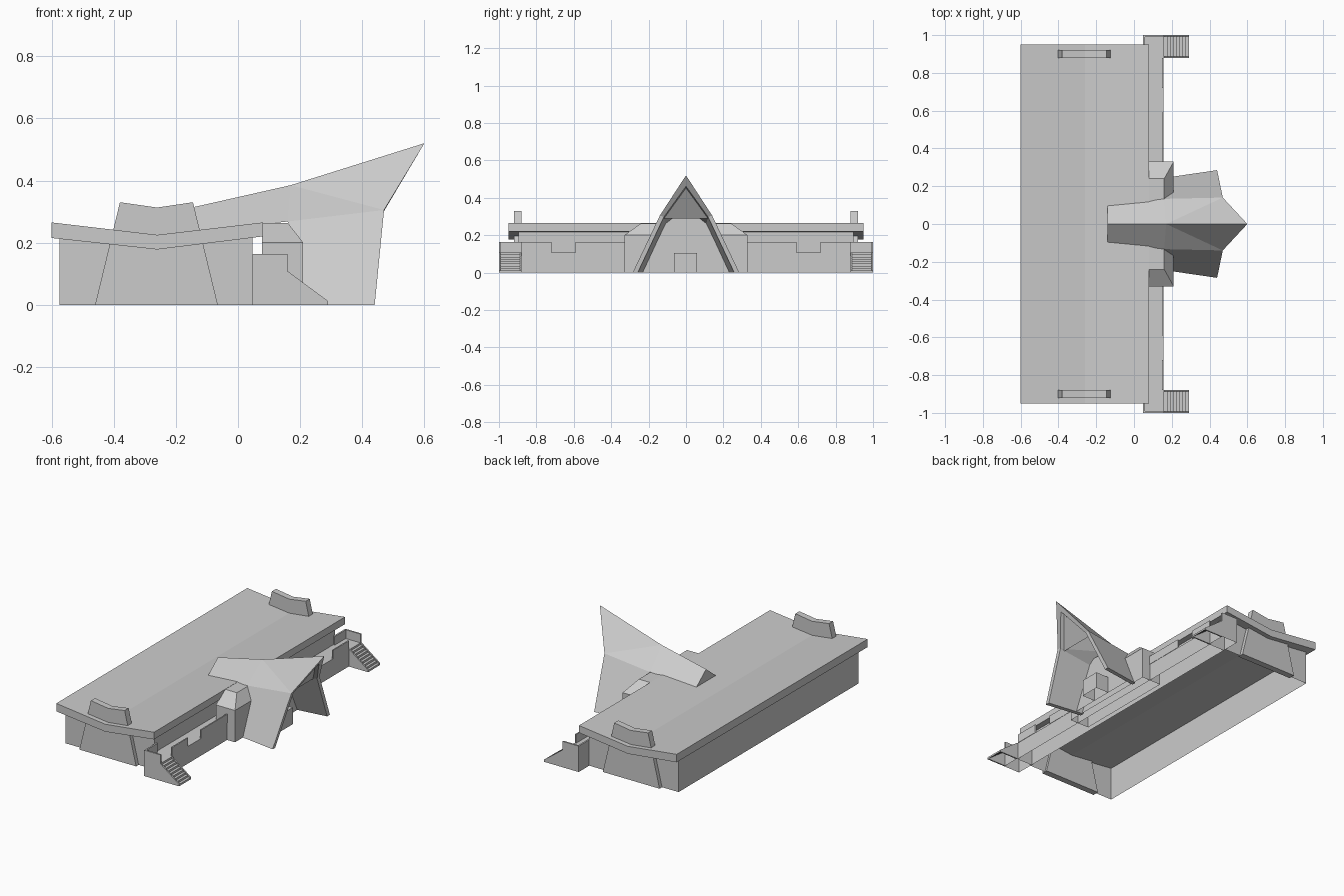
import bpy, bmesh
from mathutils import Vector

if "Cube" in bpy.data.objects:
    bpy.data.objects.remove(bpy.data.objects["Cube"])

grey = bpy.data.materials.new("plain grey")
grey.diffuse_color = (0.6, 0.6, 0.6, 1)
grey.use_nodes = True
grey.node_tree.nodes["Principled BSDF"].inputs["Base Color"].default_value = grey.diffuse_color


def finish(name, bm):
    me = bpy.data.meshes.new(name)
    bm.to_mesh(me)
    bm.free()
    me.materials.append(grey)
    ob = bpy.data.objects.new(name, me)
    bpy.context.collection.objects.link(ob)
    return ob


def prism(name, profile, y0, y1, drop=None):
    """Extrude an x-z profile along y; drop(face) picks faces left open."""
    bm = bmesh.new()
    a = [bm.verts.new((x, y0, z)) for x, z in profile]
    b = [bm.verts.new((x, y1, z)) for x, z in profile]
    n = len(profile)
    bm.faces.new(a)
    bm.faces.new(b)
    for i in range(n):
        j = (i + 1) % n
        bm.faces.new((a[i], a[j], b[j], b[i]))
    bmesh.ops.recalc_face_normals(bm, faces=bm.faces)
    if drop:
        bm.normal_update()
        bmesh.ops.delete(bm, geom=[f for f in bm.faces if drop(f)], context='FACES_ONLY')
    return finish(name, bm)


def box(name, x0, x1, y0, y1, z0, z1, drop=None):
    return prism(name, [(x0, z0), (x1, z0), (x1, z1), (x0, z1)], y0, y1, drop)


def underside(f):
    return f.normal.z < -0.9 and f.calc_center_median().z < 0.001


# Shallow V roof and the open-bottomed hall below it
prism("main_roof", [(-.6, .265), (-.26, .225), (.08, .265), (.08, .22), (-.26, .178), (-.6, .215)], -.95, .95)
prism("hall_walls", [(-.575, 0), (-.575, .22), (-.26, .185), (.047, .222), (.047, 0)], -.895, .895,
      lambda f: abs(f.normal.z) > .5)

# Porch terrace along the entrance side
box("porch_floor", .047, .155, -.885, .885, 0, .108, lambda f: underside(f) or f.normal.x < -.9)

# Paired parts at both ends
for s, side in ((-1, "near"), (1, "far")):
    def span(a, b):
        return sorted((s * a, s * b))

    # Tapered slab through wall and roof
    prism("end_slab_" + side, [(-.46, 0), (-.38, .33), (-.26, .313), (-.145, .33), (-.065, 0)], *span(.88, .92))
    # Parapet panels with a gap between
    for k, (a, b) in enumerate(((.72, .88), (.33, .59))):
        box(f"parapet_{side}_{k}", .149, .157, *span(a, b), .108, .163)
    # Stair landing and its walls
    box("landing_" + side, .047, .16, *span(.88, 1), 0, .108, underside)
    box("landing_side_wall_" + side, .047, .16, *span(.99, 1), .108, .163)
    box("landing_rear_wall_" + side, .047, .057, *span(.88, .99), .108, .163)
    # Steps, kept below the stringer line
    steps, x0, x1, top, low = 8, .16, .29, .108, .012
    prof, z = [(x0, 0)], top
    for i in range(steps):
        z = top - (top - low) * (i + 1) / steps
        prof += [(x0 + (x1 - x0) * i / steps, z), (x0 + (x1 - x0) * (i + 1) / steps, z)]
    prism("steps_" + side, prof + [(x1, 0)], *span(.882, .995), underside)
    # Sloped stringers beside the steps
    for k, y in enumerate((.88, .992)):
        prism(f"stringer_{side}_{k}", [(.16, 0), (.16, .108), (.29, .012), (.29, 0)], *span(y, y + .008))

# Hipped block flanking the canopy
bm = bmesh.new()
rings = []
for x, y, z in ((.21, .33, 0), (.21, .33, .2), (.16, .24, .264)):
    rings.append([bm.verts.new(p) for p in ((.077, -y, z), (x, -y, z), (x, y, z), (.077, y, z))])
for lo, hi in zip(rings, rings[1:]):
    for i in range(4):
        j = (i + 1) % 4
        bm.faces.new((lo[i], lo[j], hi[j], hi[i]))
bm.faces.new(rings[-1])
bmesh.ops.recalc_face_normals(bm, faces=bm.faces)
finish("entrance_block", bm)

# Soaring pointed canopy: outer skin, inner skin and rim
outer = dict(R0=(-.14, 0, .315), R1=(.17, 0, .385), R2=(.6, 0, .52), M0=(-.14, .1, .236),
             M1=(.16, .133, .268), K=(.47, .14, .305), B=(.2, .25, 0), F=(.44, .285, 0))
inner = dict(R1=(.17, 0, .33), R2=(.564, 0, .462), M1=(.17, .105, .25),
             K=(.468, .118, .298), B=(.2, .225, 0), F=(.44, .258, 0))
skins = ("R1 R2 K", "R1 K M1", "M1 K F B")
bm = bmesh.new()


def add(points, facing):
    f = bm.faces.new([bm.verts.new(p) for p in points])
    f.normal_update()
    if f.normal.dot(Vector(facing)) < 0:
        f.normal_flip()


for s in (-1, 1):
    O = {k: (p[0], s * p[1], p[2]) for k, p in outer.items()}
    I = {k: (p[0], s * p[1], p[2]) for k, p in inner.items()}
    add([O[k] for k in ("R0", "R1", "M1", "M0")], (0, s, .5))
    for t in skins:
        add([O[k] for k in t.split()], (0, s, .3))
        add([I[k] for k in t.split()], (0, -s, -.3))
    for a, b, d in (("R2", "K", (1, 0, -.5)), ("K", "F", (1, 0, 0)), ("M1", "B", (-1, 0, 0)), ("F", "B", (0, 0, -1))):
        add([O[a], O[b], I[b], I[a]], d)
    # Closed rear gable
    add([O["R0"], O["M0"], (-.14, 0, .236)], (-1, 0, 0))
bmesh.ops.remove_doubles(bm, verts=bm.verts, dist=.0005)
finish("pointed_canopy", bm)

# Entrance wall inside the canopy, and the leaning gable panel near its mouth
bm = bmesh.new()
w = .25
add([(w, -.235, 0), (w, .235, 0), (w, .112, .29), (w, -.112, .29)], (1, 0, 0))
add([(.44, -.118, .29), (.44, .118, .29), (.54, 0, .452)], (1, 0, -1))
finish("entrance_wall", bm)
box("door_vestibule", w, .34, -.065, .06, 0, .105, underside)
